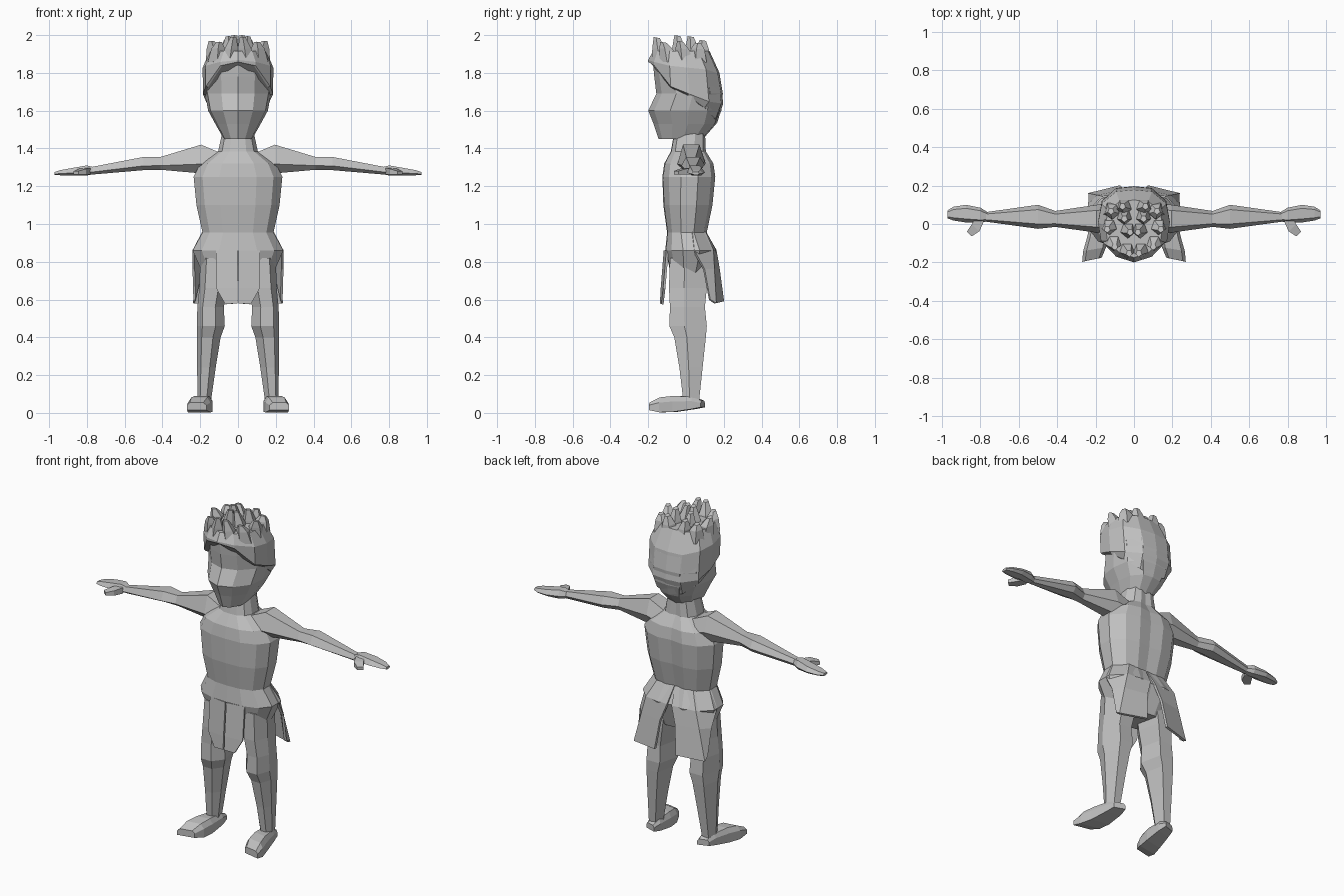
import bpy
from mathutils import Vector

if "Cube" in bpy.data.objects:
    bpy.data.objects.remove(bpy.data.objects["Cube"], do_unlink=True)

clay = bpy.data.materials.new("plain_grey")
clay.use_nodes = True
GREY = (0.53, 0.53, 0.53, 1)
clay.diffuse_color = GREY
clay.node_tree.nodes["Principled BSDF"].inputs["Base Color"].default_value = GREY


def add_object(name, verts, faces, mirror=False, thickness=0):
    mesh = bpy.data.meshes.new(name)
    mesh.from_pydata([tuple(v) for v in verts], [], faces)
    mesh.materials.append(clay)
    obj = bpy.data.objects.new(name, mesh)
    bpy.context.collection.objects.link(obj)
    if thickness:
        solid = obj.modifiers.new("Thickness", 'SOLIDIFY')
        solid.thickness = thickness
        solid.offset = 0
    if mirror:
        mod = obj.modifiers.new("Mirror", 'MIRROR')
        mod.use_mirror_merge = False
    return obj


def loft(name, rings, mirror=False):
    """Skin closed rings of equal length and cap both ends."""
    n = len(rings[0])
    verts = [p for ring in rings for p in ring]
    faces = [(r * n + i, r * n + (i + 1) % n, (r + 1) * n + (i + 1) % n, (r + 1) * n + i)
             for r in range(len(rings) - 1) for i in range(n)]
    faces += [tuple(reversed(range(n))), tuple(range(len(verts) - n, len(verts)))]
    obj = add_object(name, verts, faces, mirror)
    import bmesh
    bm = bmesh.new()
    bm.from_mesh(obj.data)
    bmesh.ops.recalc_face_normals(bm, faces=bm.faces)
    bm.to_mesh(obj.data)
    bm.free()
    return obj


def panel(name, rows, thickness):
    """Mirrored cloth sheet through rows of points."""
    n = len(rows[0])
    verts = [p for row in rows for p in row]
    faces = [(r * n + i, r * n + i + 1, (r + 1) * n + i + 1, (r + 1) * n + i)
             for r in range(len(rows) - 1) for i in range(n - 1)]
    return add_object(name, verts, faces, True, thickness)


def body_ring(half, z, w, front, back, drops=None):
    """Symmetric horizontal ring from a half outline of unit size."""
    mid, depth = (front + back) / 2, (back - front) / 2
    drops = drops or [0] * len(half)
    right = [Vector((x * w, mid + y * depth, z - d)) for (x, y), d in zip(half, drops)]
    left = [Vector((-p.x, p.y, p.z)) for p in reversed(right[1:-1])]
    return right + left


SIX = [(-1, -.35), (-.35, -1), (.6, -1), (1, -.2), (.6, 1), (-.6, 1)]


def limb_ring(a0, a1, b0, b1, place):
    """Six-sided section inside a rectangle, placed by a function."""
    return [place((a0 + a1 + u * (a1 - a0)) / 2, (b0 + b1 + v * (b1 - b0)) / 2) for u, v in SIX]


# Torso with neck and hips
TORSO = [(0, -1), (.42, -.97), (.8, -.75), (1, -.3), (1, .35), (.72, .85), (.35, 1), (0, .93)]
loft("torso", [body_ring(TORSO, *r) for r in [
    (.70, .17, -.08, .10), (.78, .205, -.09, .13), (.86, .24, -.11, .16),
    (.955, .188, -.10, .11), (1.10, .22, -.12, .14), (1.25, .235, -.125, .155),
    (1.32, .20, -.115, .145), (1.385, .105, -.08, .105), (1.50, .08, -.06, .10)]])

# Head with forward muzzle and tapering chin
HEAD = [(0, -1), (.5, -.84), (.92, -.4), (1, .1), (.9, .62), (.5, .95), (0, 1)]
loft("head", [body_ring(HEAD, *r) for r in [
    (1.45, .075, -.145, .09), (1.53, .12, -.172, .16), (1.60, .158, -.2, .187),
    (1.69, .175, -.157, .195), (1.78, .178, -.168, .18), (1.86, .17, -.175, .14),
    (1.91, .12, -.12, .10)]])

# Hair cap dips from the forehead to the nape
loft("hair_cap", [
    body_ring(HEAD, 1.855, .172, -.19, .165, [0, .02, .13, .17, .24, .3, .32]),
    body_ring(HEAD, 1.858, .186, -.2, .197, [0, .02, .13, .17, .21, .22, .22]),
    body_ring(HEAD, 1.868, .187, -.2, .178, [0, .01, .03, .04, .05, .07, .07]),
    body_ring(HEAD, 1.915, .15, -.175, .125)])

# Hair spikes: base x, base y, tip x, tip y, tip z
for i, (bx, by, tx, ty, tz) in enumerate([
        (.045, -.13, .025, -.155, 1.99), (.11, -.09, .10, -.12, 1.965),
        (.04, -.03, .02, -.045, 2.0), (.12, -.01, .14, -.03, 1.97),
        (.05, .04, .05, .025, 1.995), (.11, .06, .12, .065, 1.96),
        (.045, .08, .06, .09, 1.975)]):
    rings = []
    for x, y, z, s in ((bx, by, 1.86, .05), ((bx + tx) / 2, (by + ty) / 2, 1.93, .036),
                       (tx, ty, tz, .016)):
        rings.append([Vector((x + u * s, y + v * s, z - .006 * (v + 1) / 2))
                      for u, v in ((0, -1), (1, -.2), (.6, 1), (-.6, 1), (-1, -.2))])
    loft(f"hair_spike_{i + 1}", rings, True)

# Arms and hands run along x
arm = [(.09, -.06, .11, 1.26, 1.375), (.195, -.045, .10, 1.268, 1.42),
       (.41, -.015, .068, 1.287, 1.355), (.50, -.025, .10, 1.285, 1.355),
       (.77, .012, .062, 1.262, 1.303)]
loft("arms", [limb_ring(y0, y1, z0, z1, lambda a, b, x=x: Vector((x, a, b)))
              for x, y0, y1, z0, z1 in arm], True)
hand = [(.76, .015, .06, 1.265, 1.30), (.80, .005, .085, 1.257, 1.31),
        (.875, .008, .10, 1.258, 1.297), (.94, .018, .09, 1.258, 1.285),
        (.972, .03, .07, 1.26, 1.275)]
loft("hands", [limb_ring(y0, y1, z0, z1, lambda a, b, x=x: Vector((x, a, b)))
               for x, y0, y1, z0, z1 in hand], True)
loft("thumbs", [[Vector((x + d, y + d * .9, z)) for d, z in
                 ((-w, 1.262), (w, 1.262), (w, 1.262 + h), (-w, 1.262 + h))]
                for x, y, w, h in ((.80, .03, .018, .035), (.825, -.02, .02, .03),
                                   (.858, -.052, .013, .018))], True)

# Legs run down z with a bulging knee
leg = [(.82, .03, .20, -.085, .11), (.66, .055, .205, -.09, .11), (.56, .075, .215, -.085, .10),
       (.46, .07, .218, -.088, .11), (.40, .092, .217, -.062, .105),
       (.24, .118, .216, -.035, .088), (.07, .142, .215, -.015, .07)]
loft("legs", [limb_ring(x0, x1, y0, y1, lambda a, b, z=z: Vector((a, b, z)))
              for z, x0, x1, y0, y1 in leg], True)

# Feet turn slightly outward
foot = [(.09, .145, .21, .03, .065), (.04, .135, .222, .02, .085), (-.06, .135, .245, .005, .09),
        (-.13, .145, .265, .003, .082), (-.185, .168, .27, .015, .055)]
loft("feet", [[Vector((x0, y + .01, z0)), Vector((x1, y - .012, z0)),
               Vector((x1, y - .012, z0 + (z1 - z0) * .65)),
               Vector((x1 * .85 + x0 * .15, y - .008, z1)),
               Vector((x0 * .85 + x1 * .15, y + .006, z1)),
               Vector((x0, y + .01, z0 + (z1 - z0) * .65))]
              for y, x0, x1, z0, z1 in foot], True)

# Front cloth split down the middle
panel("front_cloth", [[(.003, -.112, .86), (.115, -.098, .86)],
                      [(.003, -.128, .66), (.115, -.115, .66)],
                      [(.003, -.132, .58), (.067, -.125, .575)]], .012)

# Two flared tails behind the hips
panel("back_tails", [[(.003, .10, .955), (.12, .10, .955), (.185, .03, .955)],
                     [(.015, .155, .86), (.165, .14, .86), (.235, .04, .86)],
                     [(.05, .172, .76), (.19, .145, .76), (.235, .095, .76)],
                     [(.07, .195, .59), (.235, .155, .58), (.23, .125, .60)]], .014)
